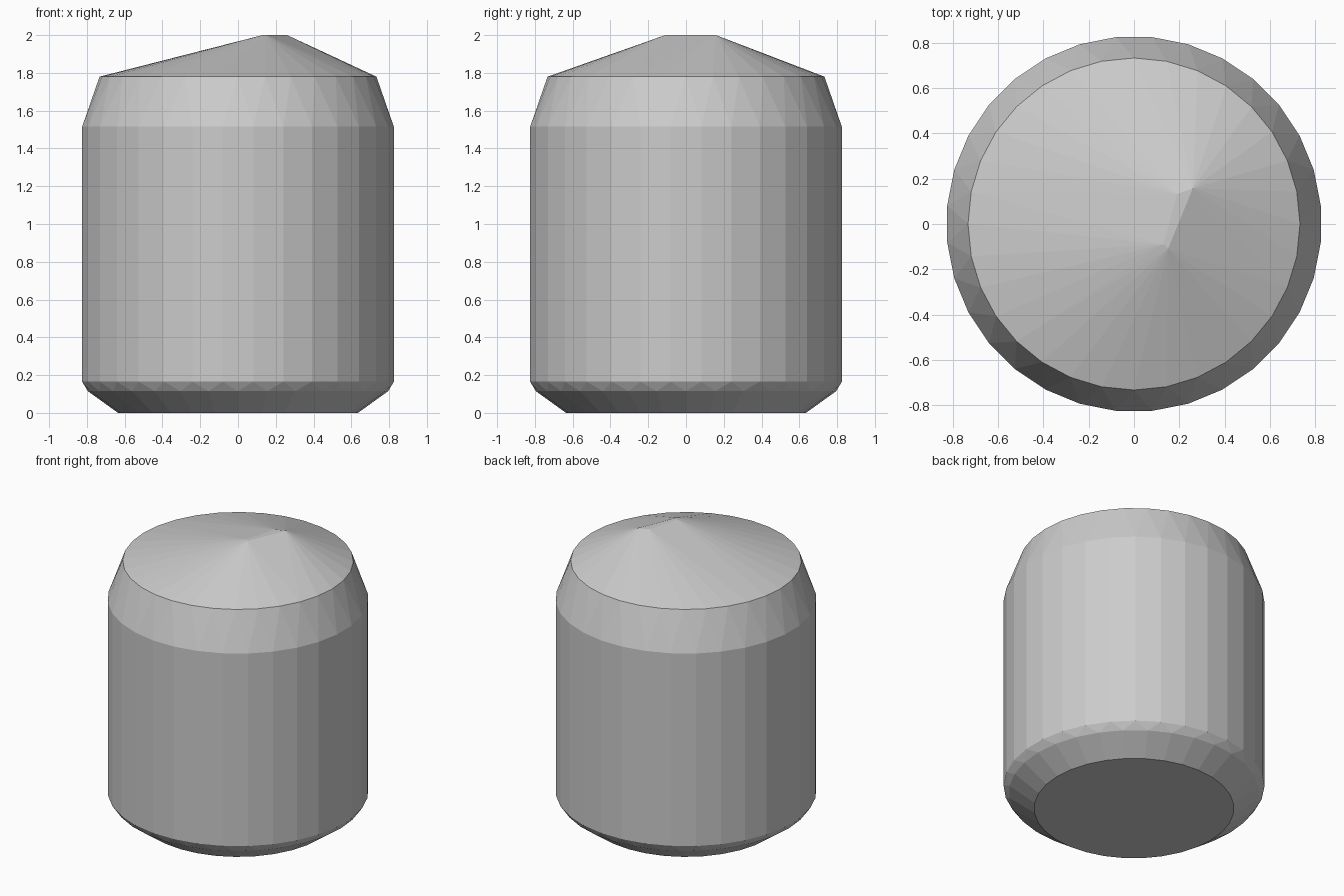
import bpy, bmesh, math

if "Cube" in bpy.data.objects:
    bpy.data.objects.remove(bpy.data.objects["Cube"])

SIDES = 32


def add_ring(bm, radius, z, offset):
    """Add one ring of points; offset is a fraction of a side."""
    for i in range(SIDES):
        a = 2 * math.pi * (i + offset) / SIDES
        bm.verts.new((radius * math.cos(a), radius * math.sin(a), z))


bm = bmesh.new()

# Base, lower bevel, straight wall, shoulder and rim
rings = [
    (0.635, 0.0, 0.0),
    (0.795, 0.115, 0.0),
    (0.829, 0.165, 0.5),
    (0.829, 1.515, 0.5),
    (0.733, 1.78, 0.0),
]
for radius, z, offset in rings:
    add_ring(bm, radius, z, offset)

# Narrow off-centre crest on the sloped cap
for x, y in [(0.13, -0.09), (0.15, -0.11), (0.26, 0.158), (0.19, 0.132)]:
    bm.verts.new((x, y, 2.0))

# The whole form is convex, so skin the rings with a hull
hull = bmesh.ops.convex_hull(bm, input=bm.verts)
loose = [v for v in bm.verts if not v.link_faces]
bmesh.ops.delete(bm, geom=loose, context='VERTS')
bmesh.ops.dissolve_limit(bm, angle_limit=math.radians(0.3),
                         verts=bm.verts, edges=bm.edges)
bmesh.ops.recalc_face_normals(bm, faces=bm.faces)

mesh = bpy.data.meshes.new("capped_drum")
bm.to_mesh(mesh)
bm.free()
drum = bpy.data.objects.new("capped_drum", mesh)
bpy.context.collection.objects.link(drum)
